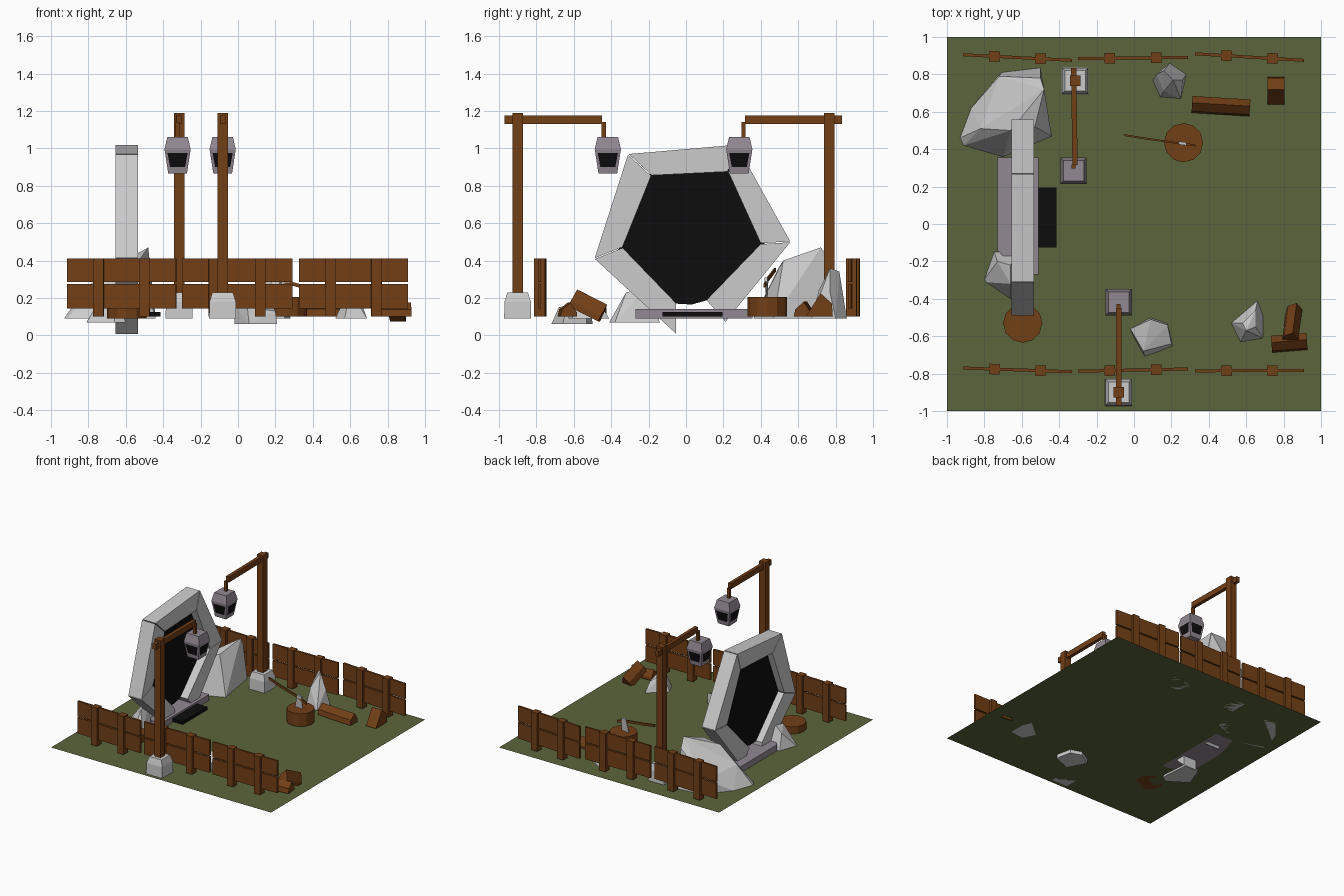
import bpy, bmesh
from math import pi, atan2, hypot
from mathutils import Matrix, Vector

if "Cube" in bpy.data.objects:
    bpy.data.objects.remove(bpy.data.objects["Cube"])


def material(name, rgb):
    m = bpy.data.materials.new(name)
    m.diffuse_color = (*rgb, 1)
    m.use_nodes = True
    m.node_tree.nodes["Principled BSDF"].inputs["Base Color"].default_value = m.diffuse_color
    return m


WOOD = material("wood", (0.17, 0.05, 0.008))
GRASS = material("grass", (0.105, 0.13, 0.045))
BLACK = material("black", (0.004, 0.004, 0.004))
PALE = material("pale_stone", (0.29, 0.25, 0.29))
G = 0.09  # ground level


def finish(name, bm, mat=None):
    bmesh.ops.recalc_face_normals(bm, faces=bm.faces)
    me = bpy.data.meshes.new(name)
    bm.to_mesh(me)
    bm.free()
    ob = bpy.data.objects.new(name, me)
    bpy.context.collection.objects.link(ob)
    if mat:
        me.materials.append(mat)
    return ob


def hull(name, pts, mat=None):
    bm = bmesh.new()
    vs = [bm.verts.new(p) for p in pts]
    res = bmesh.ops.convex_hull(bm, input=vs)
    bmesh.ops.delete(bm, geom=[v for v in res["geom_interior"] if isinstance(v, bmesh.types.BMVert)], context='VERTS')
    bmesh.ops.dissolve_limit(bm, angle_limit=0.02, verts=bm.verts, edges=bm.edges)
    return finish(name, bm, mat)


def box(name, x, y, z, mat=None, yaw=0):
    bm = bmesh.new()
    c = [(a[0] + a[1]) / 2 for a in (x, y, z)]
    s = [a[1] - a[0] for a in (x, y, z)]
    bmesh.ops.create_cube(bm, size=1, matrix=Matrix.Translation(c) @ Matrix.Rotation(yaw, 4, 'Z') @ Matrix.Diagonal((*s, 1)))
    return finish(name, bm, mat)


def frustum(name, x, y, z0, z1, w0, w1, mat=None, sides=4):
    bm = bmesh.new()
    k = 2 ** -0.5 if sides == 4 else 0.5
    turn = pi / 4 if sides == 4 else 0
    bmesh.ops.create_cone(bm, cap_ends=True, segments=sides, radius1=w0 * k, radius2=w1 * k, depth=z1 - z0,
                          matrix=Matrix.Translation((x, y, (z0 + z1) / 2)) @ Matrix.Rotation(turn, 4, 'Z'))
    return finish(name, bm, mat)


# Ground sheet
bm = bmesh.new()
bmesh.ops.create_grid(bm, x_segments=1, y_segments=1, size=1, matrix=Matrix.Translation((0, 0, G)))
finish("ground", bm, GRASS)

# Portal ring: stone blocks between outer and inner profile (y, z), open at the bottom
outer = [(-0.05, 0.005), (-0.49, 0.41), (-0.31, 0.97), (0.27, 1.02), (0.56, 0.50), (0.21, 0.07)]
inner = [(-0.05, 0.17), (-0.34, 0.47), (-0.185, 0.855), (0.225, 0.875), (0.40, 0.49), (0.107, 0.187)]
for i in range(5):
    quad = [Vector(p) for p in (outer[i], outer[i + 1], inner[i + 1], inner[i])]
    mid = sum(quad, Vector((0, 0))) / 4
    quad = [q.lerp(mid, 0.012) for q in quad]
    hull("portal_block", [(x, q.x, q.y) for x in (-0.655, -0.535) for q in quad])
bm = bmesh.new()
void = [(-0.06, 0.17), (-0.36, 0.46), (-0.19, 0.87), (0.23, 0.89), (0.42, 0.49), (0.12, 0.19), (0.03, 0.165)]
bm.faces.new([bm.verts.new((-0.6, y, z)) for y, z in void])
finish("portal_void", bm, BLACK)

# Threshold slab and dark step
slab = [(-0.73, 0.355), (-0.51, 0.355), (-0.51, -0.27), (-0.60, -0.27), (-0.73, -0.14)]
hull("threshold_slab", [(x, y, z) for x, y in slab for z in (G, 0.14)], PALE)
box("portal_step", (-0.62, -0.415), (-0.125, 0.195), (0.10, 0.125), BLACK)

# Faceted rocks
hull("large_rock", [(-0.93, 0.46, G), (-0.87, 0.62, G), (-0.71, 0.81, G), (-0.5, 0.835, G), (-0.44, 0.47, G),
                    (-0.70, 0.36, G), (-0.91, 0.42, G), (-0.82, 0.51, 0.25), (-0.66, 0.50, 0.37),
                    (-0.53, 0.52, 0.40), (-0.48, 0.72, 0.47), (-0.5, 0.78, 0.40), (-0.72, 0.79, 0.2)])
hull("back_rock", [(-0.81, -0.31, 0.07), (-0.75, -0.14, 0.07), (-0.62, -0.14, 0.07), (-0.60, -0.38, 0.07),
                   (-0.66, -0.41, 0.07), (-0.73, -0.20, 0.21), (-0.66, -0.22, 0.25), (-0.66, -0.32, 0.23)])
hull("spike_rock", [(0.10, 0.77, G), (0.14, 0.68, G), (0.25, 0.67, G), (0.28, 0.80, G), (0.19, 0.86, G),
                    (0.12, 0.80, 0.25), (0.16, 0.82, 0.34), (0.21, 0.77, 0.36), (0.26, 0.77, 0.23), (0.16, 0.71, 0.24)])
hull("front_rock", [(-0.02, -0.57, 0.06), (0.06, -0.72, 0.06), (0.21, -0.66, 0.06), (0.18, -0.53, 0.06),
                    (0.09, -0.50, 0.06), (-0.02, -0.56, 0.16), (0.09, -0.51, 0.19), (0.18, -0.54, 0.17),
                    (0.20, -0.64, 0.13), (0.05, -0.68, 0.15)])
hull("side_rock", [(0.52, -0.53, G), (0.57, -0.63, G), (0.69, -0.61, G), (0.69, -0.49, G), (0.66, -0.41, G),
                   (0.58, -0.53, 0.22), (0.60, -0.57, 0.24), (0.65, -0.55, 0.2), (0.65, -0.46, 0.17)])

# Plank fences: each section gives end x positions and its end y positions
sections = [(-0.915, -0.33, 0.905, 0.875), (-0.3, 0.29, 0.885, 0.89), (0.325, 0.91, 0.91, 0.875),
            (-0.915, -0.33, -0.77, -0.79), (-0.3, 0.29, -0.787, -0.775), (0.325, 0.91, -0.785, -0.783)]
for x0, x1, y0, y1 in sections:
    yc, yaw = (y0 + y1) / 2, atan2(y1 - y0, x1 - x0)
    for z in ((0.145, 0.275), (0.285, 0.41)):
        box("fence_plank", (x0, x1), (yc - 0.008, yc + 0.008), z, WOOD, yaw)
    for t in (0.29, 0.71):
        px, py = x0 + (x1 - x0) * t, y0 + (y1 - y0) * t
        box("fence_post", (px - 0.028, px + 0.028), (py - 0.028, py + 0.028), (0.10, 0.412), WOOD, yaw)


# Lamp posts with an overhanging arm and hanging lantern
def lamp(x, y, ly, d, skew, stone):
    frustum("lamp_base", x, y, G, 0.18, 0.145, 0.14, stone)
    frustum("lamp_base_top", x, y, 0.18, 0.23, 0.14, 0.11, stone)
    box("lamp_post", (x - 0.028, x + 0.028), (y - 0.028, y + 0.028), (0.2, 1.19), WOOD)
    y0, y1 = y - 0.075 * d, ly + 0.03 * d
    y0, y1 = y - 0.07 * d, ly - 0.03 * -d * -1
    box("lamp_arm", (x + skew / 2 - 0.014, x + skew / 2 + 0.014), (min(y0, y1), max(y0, y1)), (1.13, 1.175), WOOD, -skew * d * -1.7)
    hx = x + skew
    box("lantern_hanger", (hx - 0.011, hx + 0.011), (ly - 0.022 * d - 0.011, ly - 0.022 * d + 0.011), (1.04, 1.14), WOOD)
    frustum("lantern_cap", hx, ly, 0.995, 1.06, 0.14, 0.11, PALE)
    frustum("lantern_body", hx, ly, 0.865, 0.995, 0.1, 0.14, PALE)
    # Dark panes on all four sides, just proud of the sloped body
    for k in range(4):
        rot = Matrix.Translation((hx, ly, 0)) @ Matrix.Rotation(k * pi / 2, 4, 'Z')
        bm = bmesh.new()
        bm.faces.new([bm.verts.new(rot @ Vector(p)) for p in
                      ((-0.04, -0.058, 0.9), (0.04, -0.058, 0.9), (0.054, -0.069, 0.975), (-0.054, -0.069, 0.975))])
        finish("lantern_pane", bm, BLACK)


lamp(-0.315, 0.765, 0.285, -1, -0.008, None)
lamp(-0.082, -0.9, -0.418, 1, 0, None)

# Chopping stumps
frustum("stump_by_portal", -0.595, -0.53, G, 0.15, 0.21, 0.21, WOOD, 12)
frustum("chopping_stump", 0.265, 0.435, 0.1, 0.205, 0.21, 0.21, WOOD, 12)

# Axe: bent handle in short segments, wedge head biting the stump
path = [(-0.05, 0.475, 0.35), (0.06, 0.457, 0.325), (0.2, 0.437, 0.30), (0.33, 0.42, 0.265)]
for a, b in zip(path, path[1:]):
    hull("axe_handle", [(p[0], p[1] + dy, p[2] + dz) for p in (a, b) for dy in (-0.005, 0.005) for dz in (-0.01, 0.01)], WOOD)
hull("axe_head", [(x, y, z) for x, y, z in ((0.24, 0.425, 0.31), (0.24, 0.441, 0.31), (0.28, 0.42, 0.31),
                                          (0.28, 0.436, 0.31), (0.21, 0.436, 0.19), (0.29, 0.426, 0.19))])


# Split logs: triangular-section prism along its length, then oriented
def log(name, loc, length, width, height, yaw, pitch=0):
    m = Matrix.Translation(loc) @ Matrix.Rotation(yaw, 4, 'Z') @ Matrix.Rotation(pitch, 4, 'Y')
    prof = [(-0.5, 0), (0.5, 0), (0.5, 0.3), (0.1, 1), (-0.4, 0.5)]
    hull(name, [m @ Vector((s * length / 2, p * width, h * height)) for s in (-1, 1) for p, h in prof], WOOD)


log("long_split_log", (0.465, 0.63, 0.1), 0.31, 0.09, 0.08, -0.06)
log("lower_split_log", (0.83, -0.635, 0.1), 0.19, 0.09, 0.075, 0.08)
log("leaning_split_log", (0.845, -0.545, 0.115), 0.18, 0.085, 0.1, -1.70, -0.46)
# Upright wedge of firewood
hull("wood_wedge", [(x, y, z) for x in (0.715, 0.805) for y, z in ((0.64, 0.1), (0.785, 0.1), (0.78, 0.17), (0.72, 0.225))], WOOD)
